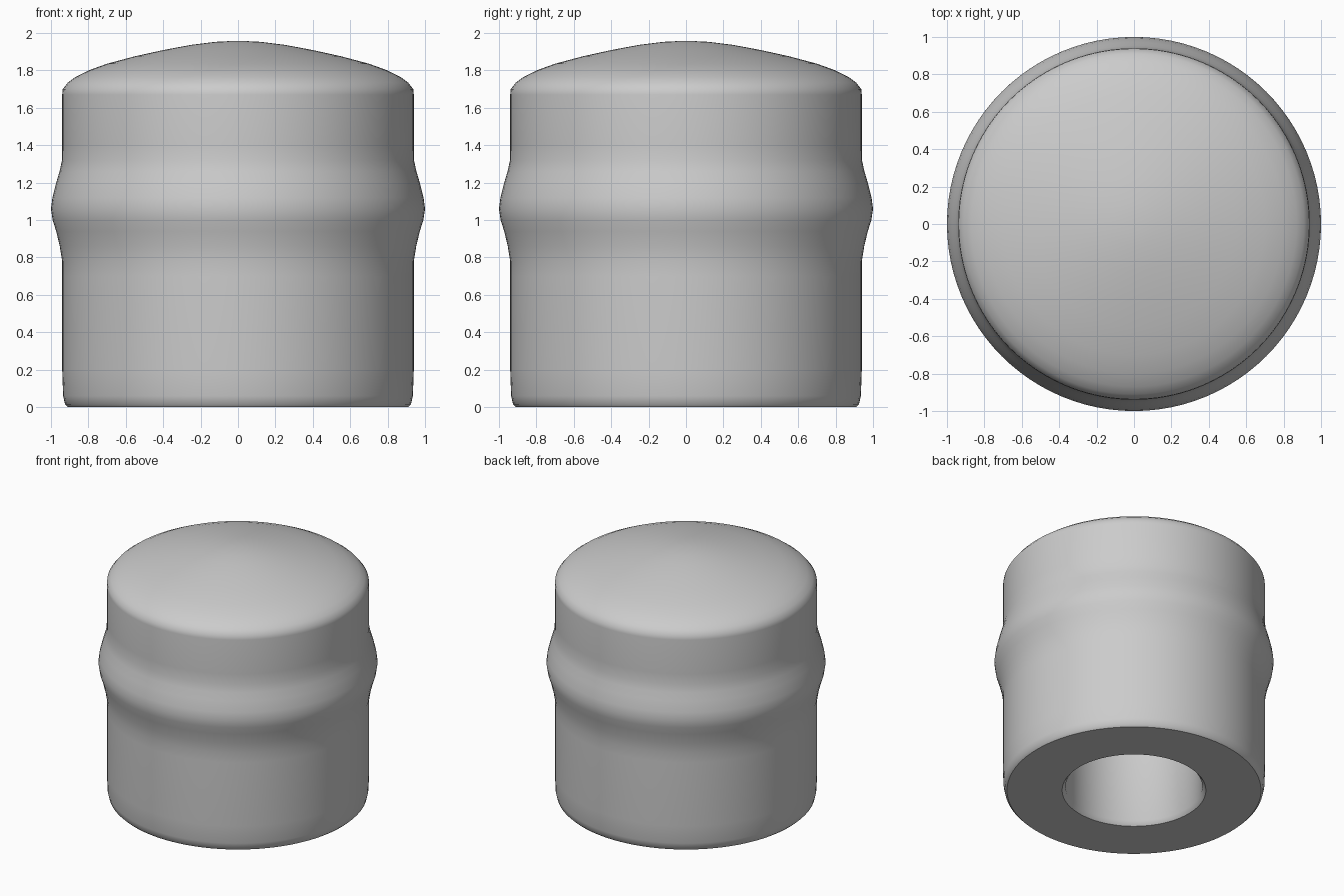
import bpy, bmesh, math

cube = bpy.data.objects.get("Cube")
if cube:
    bpy.data.objects.remove(cube, do_unlink=True)

# Material
grey = bpy.data.materials.new("plain_grey")
grey.use_nodes = True
colour = (0.6, 0.6, 0.6, 1)
grey.diffuse_color = colour
grey.node_tree.nodes["Principled BSDF"].inputs["Base Color"].default_value = colour


def lathe(name, profile, steps=96):
    """Spin a radius/height profile about the z axis."""
    bm = bmesh.new()
    verts = [bm.verts.new((r, 0, z)) for r, z in profile]
    edges = [bm.edges.new(pair) for pair in zip(verts, verts[1:])]
    bmesh.ops.spin(bm, geom=verts + edges, cent=(0, 0, 0), axis=(0, 0, 1),
                   angle=math.tau, steps=steps)
    bmesh.ops.remove_doubles(bm, verts=bm.verts, dist=0.0005)
    bmesh.ops.recalc_face_normals(bm, faces=bm.faces)
    mesh = bpy.data.meshes.new(name)
    bm.to_mesh(mesh)
    bm.free()
    obj = bpy.data.objects.new(name, mesh)
    bpy.context.collection.objects.link(obj)
    mesh.materials.append(grey)
    bpy.ops.object.select_all(action='DESELECT')
    bpy.context.view_layer.objects.active = obj
    obj.select_set(True)
    bpy.ops.object.shade_smooth_by_angle(angle=math.radians(40))
    return obj


# Blind hole in the base, with a chamfered mouth
bore = [(0, 1.2), (0.49, 1.2), (0.49, 0.03), (0.515, 0)]
# Flat foot with a small rounded edge, then the straight lower wall
foot = [(0.91, 0), (0.925, 0.015), (0.935, 0.06), (0.94, 0.2), (0.94, 0.7)]
# Swelling band around the middle
band = [(0.94, 0.78), (0.953, 0.86), (0.972, 0.94), (0.991, 1.0), (1.0, 1.06),
        (0.992, 1.12), (0.972, 1.2), (0.954, 1.26), (0.941, 1.32), (0.94, 1.4)]
# Upper wall rolling over into a shallow pointed dome
dome = [(0.94, 1.67), (0.937, 1.70), (0.91, 1.735), (0.87, 1.765), (0.8, 1.8),
        (0.7, 1.836), (0.55, 1.876), (0.4, 1.909), (0.25, 1.937),
        (0.12, 1.953), (0.04, 1.957), (0, 1.957)]

lathe("domed_cap", bore + foot + band + dome)
